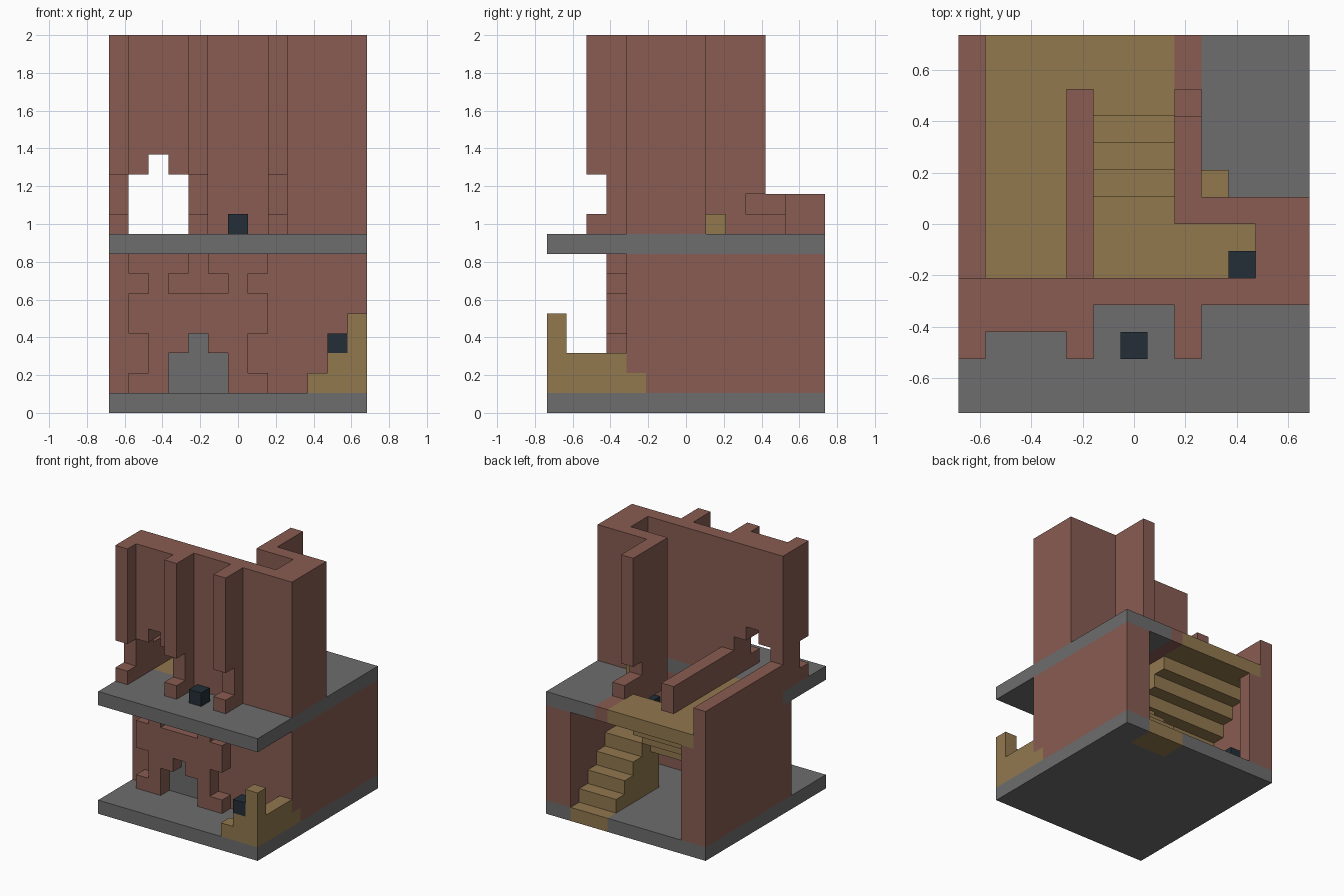
import bpy
import bmesh
from mathutils import Vector

if "Cube" in bpy.data.objects:
    bpy.data.objects.remove(bpy.data.objects["Cube"], do_unlink=True)

NX, NY, NZ = 13, 14, 19
U = 2 / NZ


def material(name, rgb):
    m = bpy.data.materials.new(name)
    m.use_nodes = True
    m.diffuse_color = (*rgb, 1)
    m.node_tree.nodes["Principled BSDF"].inputs["Base Color"].default_value = (*rgb, 1)
    return m


brick = material("red_brown_brick", (0.246, 0.107, 0.084))
wood = material("tan_wood", (0.283, 0.188, 0.076))
stone = material("grey_stone", (0.153, 0.153, 0.153))
iron = material("dark_iron", (0.017, 0.027, 0.038))

parts = {}
cells = {}


def fill(part, mat, x, y, z):
    """Fill an inclusive block of unit cells; later parts replace earlier ones."""
    parts[part] = mat
    for i in range(x[0], x[-1] + 1):
        for j in range(y[0], y[-1] + 1):
            for k in range(z[0], z[-1] + 1):
                cells[i, j, k] = part


def carve(x, y, z):
    for i in range(x[0], x[-1] + 1):
        for j in range(y[0], y[-1] + 1):
            for k in range(z[0], z[-1] + 1):
                cells.pop((i, j, k), None)


# Floor slabs
fill("ground_slab", stone, (0, 12), (0, 13), (0,))
fill("upper_slab", stone, (0, 12), (0, 13), (8,))
fill("upper_wood_floor", wood, (1, 7), (5, 13), (8,))
carve((5, 7), (5, 10), (8,))
carve((8, 10), (5, 6), (8,))

# Lower walls
fill("lower_front_wall", brick, (0, 12), (4,), (1, 7))
fill("lower_left_wall", brick, (11, 12), (5, 13), (1, 7))
fill("lower_right_wall", brick, (0,), (5, 13), (1, 10))
fill("lower_back_post", brick, (1,), (13,), (1, 7))

# Raised relief around the door
for x, z in (((1, 3), 7), ((5, 7), 7), ((2,), 6), ((6,), 6)):
    fill("front_relief", brick, x, (3,), (z,))
fill("front_relief", brick, (1, 7), (3,), (4, 5))
fill("front_relief", brick, (2, 6), (3,), (2, 3))
fill("front_relief", brick, (1, 7), (3,), (1,))
for x, z in (((3, 5), (1, 2)), ((4,), (3,))):
    carve(x, (3,), z)
    fill("door_panel", stone, x, (4,), z)

# Upper walls with pilasters
fill("upper_front_wall", brick, (0, 12), (4,), (9, 18))
fill("upper_front_wall", brick, (1, 3), (3,), (9, 18))
fill("upper_left_wall", brick, (11, 12), (5, 7), (9, 18))
fill("stairwell_wall", brick, (8, 12), (7,), (9, 18))
fill("stairwell_wall", brick, (8,), (8, 10), (9, 18))
for i in (0, 4, 8):
    fill("pilasters", brick, (i,), (2, 3), (9, 18))
    carve((i,), (2,), (10, 11))

# Stepped window opening
carve((1, 3), (3, 4), (9, 11))
carve((2,), (3, 4), (12,))

# Parapets beside the stairwell
fill("right_parapet", brick, (0,), (5, 13), (8,))
fill("middle_parapet", brick, (4,), (5, 11), (9, 10))
fill("stair_curb", brick, (8,), (7, 13), (8,))
fill("stair_curb", brick, (8,), (11,), (9,))
carve((8,), (10, 11), (10,))

# Staircase: lower flight, landing, upper flight
fill("lower_stairs", wood, (8, 10), (12, 13), (0,))
for step in range(4):
    fill("lower_stairs", wood, (8, 10), (12 - step,), (1, 1 + step))
fill("landing", wood, (8, 10), (8,), (1, 4))
fill("landing", wood, (1, 10), (5, 7), (4,))
for step in range(4):
    fill("upper_stairs", wood, (1, 7), (8 + step,), (4 + step, 5 + step))

# Corner bench in front
fill("corner_bench", wood, (10, 12), (0,), (1,))
fill("corner_bench", wood, (11, 12), (0,), (2,))
fill("corner_bench", wood, (12,), (0,), (3, 4))
fill("corner_bench", wood, (12,), (1, 3), (1, 2))
fill("corner_bench", wood, (12,), (4,), (1,))

# Small blocks
fill("balcony_crate", wood, (9,), (8,), (9,))
for name, cell in (("balcony_lamp", (6, 2, 9)), ("bench_lamp", (11, 0, 3)),
                   ("landing_lamp", (10, 5, 5)), ("hall_lamp", (1, 11, 2))):
    fill(name, iron, *[(c,) for c in cell])


def build(part, mat):
    """Turn the exposed sides of a part's cells into a mesh."""
    bm = bmesh.new()
    for cell in [c for c, p in cells.items() if p == part]:
        centre = Vector(cell) + Vector((0.5, 0.5, 0.5))
        for axis in range(3):
            for sign in (-1, 1):
                near = list(cell)
                near[axis] += sign
                if tuple(near) in cells:
                    continue
                n, a, b = Vector(), Vector(), Vector()
                n[axis] = sign / 2
                a[(axis + 1) % 3] = 0.5
                b[(axis + 2) % 3] = sign / 2
                corners = [centre + n + s * a + t * b
                           for s, t in ((-1, -1), (1, -1), (1, 1), (-1, 1))]
                bm.faces.new([bm.verts.new((v - Vector((NX / 2, NY / 2, 0))) * U)
                              for v in corners])
    bmesh.ops.remove_doubles(bm, verts=bm.verts, dist=U / 100)
    mesh = bpy.data.meshes.new(part)
    bm.to_mesh(mesh)
    bm.free()
    mesh.materials.append(mat)
    bpy.context.collection.objects.link(bpy.data.objects.new(part, mesh))


for part, mat in parts.items():
    if part in cells.values():
        build(part, mat)
